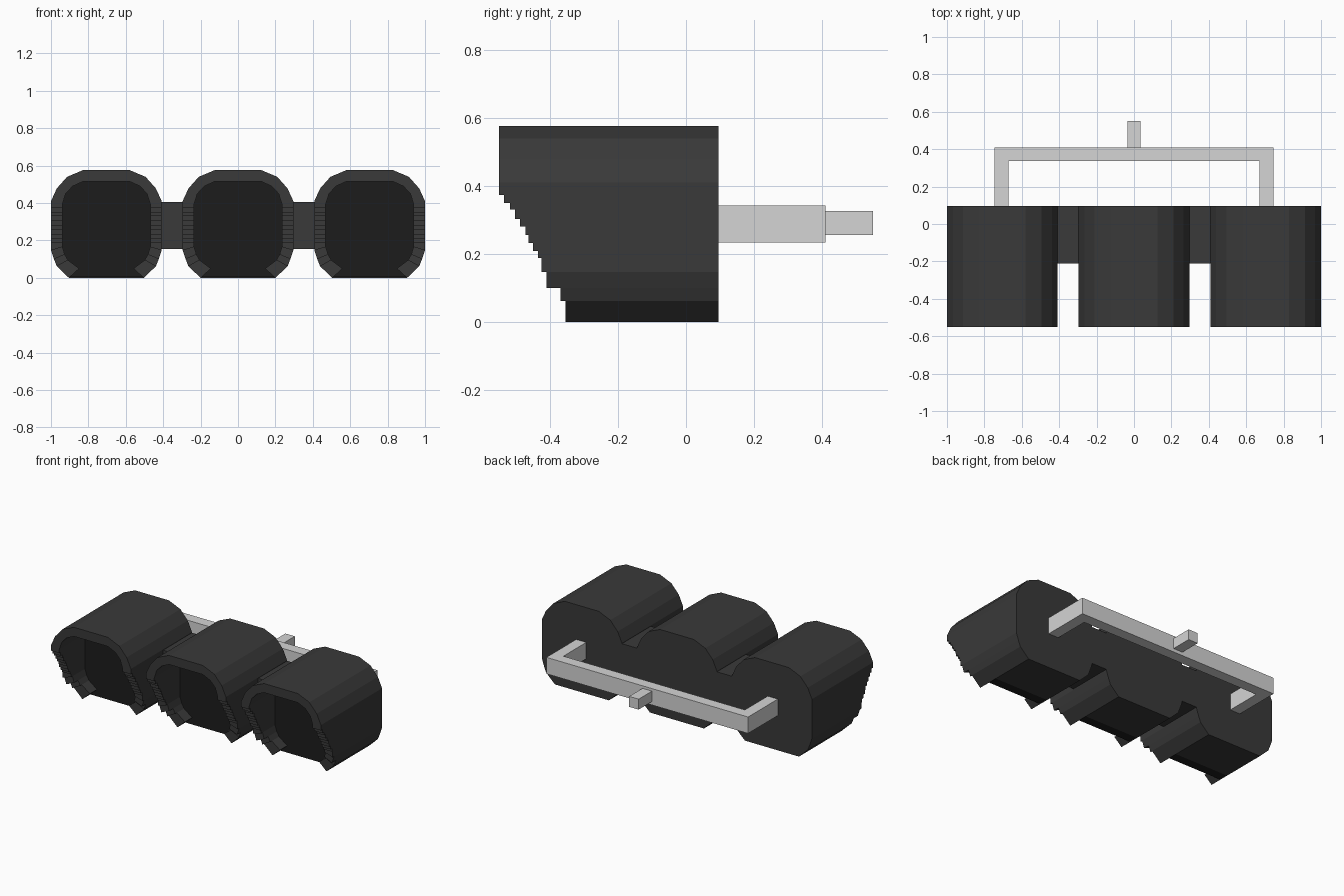
import bpy
import bmesh

cube = bpy.data.objects.get("Cube")
if cube:
    bpy.data.objects.remove(cube, do_unlink=True)


def material(name, value):
    mat = bpy.data.materials.new(name)
    mat.use_nodes = True
    color = (value, value, value, 1)
    mat.diffuse_color = color
    mat.node_tree.nodes["Principled BSDF"].inputs["Base Color"].default_value = color
    return mat


housing_grey = material("housing_grey", 0.041)
lens_black = material("lens_black", 0.012)
bracket_grey = material("bracket_grey", 0.66)

BACK, FACE, LENS, FRONT = 0.096, -0.21, -0.278, -0.551


def add_prism(bm, outline, y0, y1):
    """Extrude an (x, z) outline from y0 to y1."""
    a = [bm.verts.new((x, y0, z)) for x, z in outline]
    b = [bm.verts.new((x, y1, z)) for x, z in outline]
    faces = [bm.faces.new(a), bm.faces.new(b[::-1])]
    for i in range(len(a)):
        j = (i + 1) % len(a)
        faces.append(bm.faces.new((a[j], a[i], b[i], b[j])))
    bmesh.ops.recalc_face_normals(bm, faces=faces)


def finish(bm, name, mat, x=0):
    mesh = bpy.data.meshes.new(name)
    bm.to_mesh(mesh)
    bm.free()
    mesh.materials.append(mat)
    obj = bpy.data.objects.new(name, mesh)
    obj.location.x = x
    bpy.context.collection.objects.link(obj)


def prism(name, outline, y0, y1, mat, x=0):
    bm = bmesh.new()
    add_prism(bm, outline, y0, y1)
    finish(bm, name, mat, x)


def box(name, x0, x1, y0, y1, z0, z1, mat):
    prism(name, [(x0, z0), (x1, z0), (x1, z1), (x0, z1)], y0, y1, mat)


def mirrored(half):
    return half + [(-x, z) for x, z in reversed(half)]


# Matching outer and inner wall stations, bottom to top, on the +x side
low_outer = [(0.2, 0), (0.265, 0.062), (0.28, 0.1), (0.296, 0.147)]
low_inner = [(0.145, 0.05), (0.205, 0.095), (0.222, 0.125), (0.235, 0.165)]
top_outer = [(0.296, 0.41), (0.265, 0.478), (0.21, 0.54), (0.125, 0.576)]
top_inner = [(0.235, 0.395), (0.217, 0.45), (0.18, 0.49), (0.125, 0.515)]

# Staircase on the straight side: height of each step
steps = [0.188, 0.209, 0.232, 0.256, 0.28, 0.303, 0.33, 0.35, 0.374]
outer = low_outer + [(0.296, z) for z in steps] + top_outer
inner = low_inner + [(0.235, z) for z in steps] + top_inner
fronts = [-0.355, -0.37, -0.411, -0.426, -0.435, -0.45, -0.464,
          -0.473, -0.488, -0.503, -0.518, -0.535] + [FRONT] * 4

body_outline = mirrored(low_outer + top_outer)
lens_outline = mirrored([(0.2, 0.004)] + low_inner + top_inner)

for side, x in (("right", -0.704), ("middle", 0), ("left", 0.704)):
    prism(side + "_lamp_body", body_outline, FACE, BACK, housing_grey, x)
    prism(side + "_lens", lens_outline, LENS, FACE, lens_black, x)

    # Hood wall, one short prism per step, open underneath
    bm = bmesh.new()
    for i, front in enumerate(fronts):
        quad = [outer[i], outer[i + 1], inner[i + 1], inner[i]]
        for sign in (1, -1):
            add_prism(bm, [(sign * px, pz) for px, pz in quad], front, FACE)
    add_prism(bm, mirrored([outer[-1], inner[-1]]), FRONT, FACE)
    finish(bm, side + "_hood", housing_grey, x)

# Links between lamps and the rear mounting bracket arms
for side, s in (("right", -1), ("left", 1)):
    box(side + "_link", *sorted((s * 0.29, s * 0.415)), FACE, BACK, 0.154, 0.405, housing_grey)
    box(side + "_bracket_arm", *sorted((s * 0.672, s * 0.747)), BACK, 0.337, 0.233, 0.343,
        bracket_grey)
box("bracket_bar", -0.747, 0.747, 0.337, 0.41, 0.233, 0.343, bracket_grey)
box("bracket_stub", -0.035, 0.035, 0.41, 0.551, 0.256, 0.326, bracket_grey)
